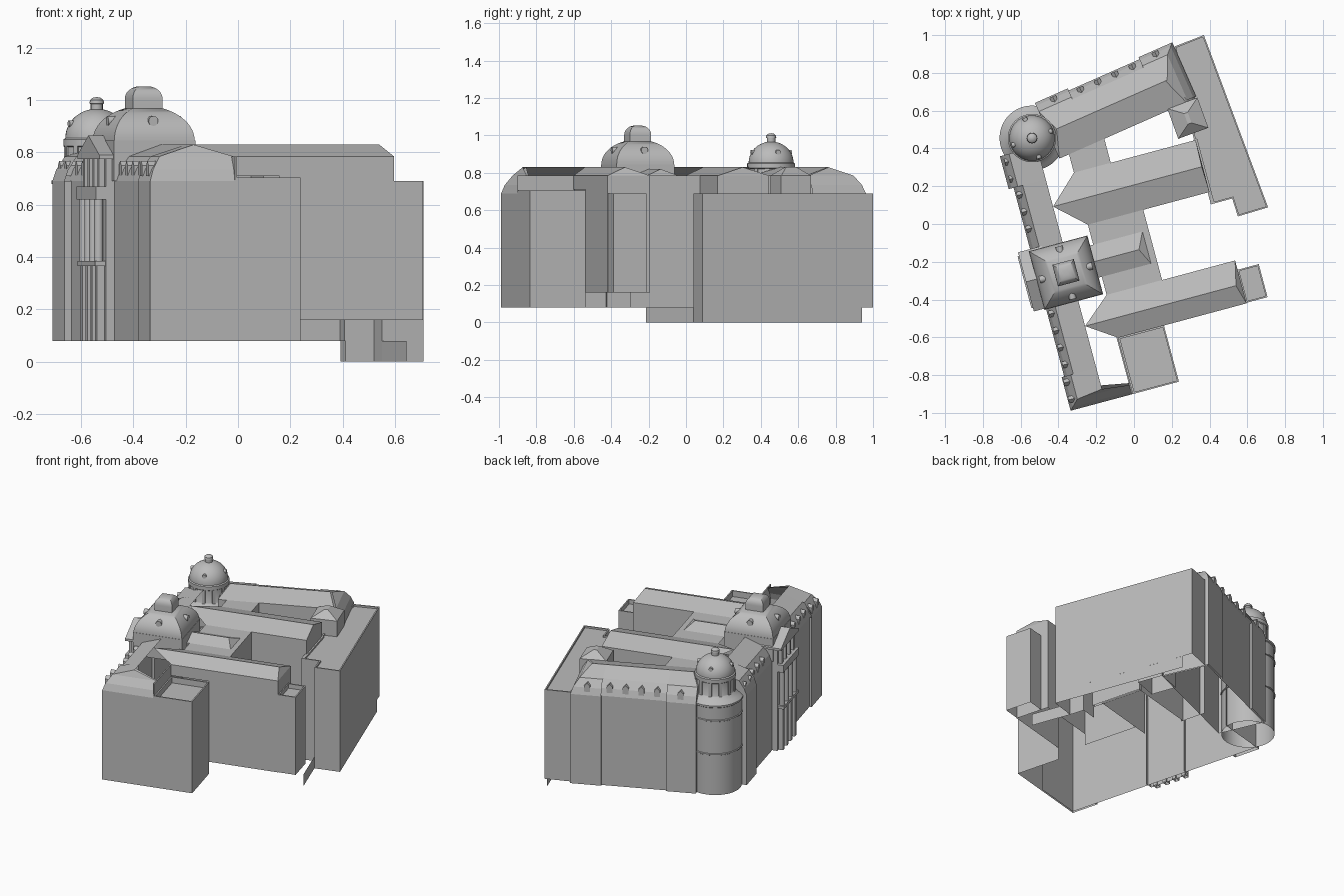
import bpy, bmesh, math
from mathutils import Matrix, Vector

if "Cube" in bpy.data.objects:
    bpy.data.objects.remove(bpy.data.objects["Cube"])

stone = bpy.data.materials.new("grey_stone")
stone.use_nodes = True
stone.diffuse_color = (0.5, 0.5, 0.5, 1)
stone.node_tree.nodes["Principled BSDF"].inputs["Base Color"].default_value = (0.5, 0.5, 0.5, 1)


def frame(x, y, degrees):
    return Matrix.Translation((x, y, 0)) @ Matrix.Rotation(math.radians(degrees), 4, "Z")


WORLD = Matrix.Identity(4)
STREET = frame(0, 0, 15)             # long street front and its wings
NORTH = frame(-0.52, 0.63, 23.8)     # skewed back range
GROUND, EAVE, GUTTER, RIDGE = 0.08, 0.69, 0.785, 0.83


def finish(name, bm, place, smooth=False):
    bmesh.ops.remove_doubles(bm, verts=bm.verts, dist=0.0001)
    mesh = bpy.data.meshes.new(name)
    bm.to_mesh(mesh)
    bm.free()
    mesh.transform(place)
    mesh.materials.append(stone)
    ob = bpy.data.objects.new(name, mesh)
    bpy.context.collection.objects.link(ob)
    if smooth:
        bpy.ops.object.select_all(action="DESELECT")
        ob.select_set(True)
        bpy.context.view_layer.objects.active = ob
        bpy.ops.object.shade_smooth_by_angle(angle=math.radians(35))


def loft(name, place, rings, gaps="", smooth=False):
    """Stack of rectangles (u0, u1, v0, v1, z), open below; gaps lists sides left out."""
    bm = bmesh.new()
    loops = [[bm.verts.new(p) for p in ((a, c, z), (b, c, z), (b, d, z), (a, d, z))]
             for a, b, c, d, z in rings]
    for low, high in zip(loops, loops[1:]):
        for i, side in enumerate("senw"):
            if side not in gaps:
                j = (i + 1) % 4
                bm.faces.new((low[i], low[j], high[j], high[i]))
    bm.faces.new(loops[-1])
    finish(name, bm, place, smooth)


def box(name, place, u0, u1, v0, v1, z0, z1, gaps=""):
    loft(name, place, [(u0, u1, v0, v1, z0), (u0, u1, v0, v1, z1)], gaps)


def mansard_block(name, place, rect, ridge, mansard="", gaps=""):
    """Walls with a curved mansard on the named sides and a ridge above."""
    def ring(d, z):
        step = {"w": (0, 1), "e": (1, -1), "s": (2, 1), "n": (3, -1)}
        r = list(rect)
        for side in mansard:
            k, sign = step[side]
            r[k] += sign * d
        return (*r, z)
    rings = [ring(0, GROUND), ring(0, EAVE), ring(0.016, 0.735), ring(0.05, GUTTER)]
    loft(name, place, rings + [(*ridge, RIDGE)], gaps)


def wing(name, start, end, v0, v1, base, roof_start, ridge_end, ridge_v, top=RIDGE):
    """Walls plus a gabled roof that runs back into the street range."""
    box(name + "_walls", STREET, start, end, v0, v1, base, GUTTER, "w")
    eave = (roof_start[0], end, v0, v1)
    loft(name + "_roof", STREET, [(*eave, 0.71), (*eave, GUTTER),
                                  (roof_start[1], ridge_end, ridge_v, ridge_v, top)], "w")


def flat_block(name, place, points, base, top, sunk, open_sides=()):
    """Walls with a parapet round a sunken flat roof."""
    bm = bmesh.new()
    low = [bm.verts.new((x, y, base)) for x, y in points]
    high = [bm.verts.new((x, y, top)) for x, y in points]
    for i in range(len(points)):
        j = (i + 1) % len(points)
        if i not in open_sides:
            bm.faces.new((low[i], low[j], high[j], high[i]))
    roof = bm.faces.new(high)
    bm.normal_update()
    bmesh.ops.inset_region(bm, faces=[roof], thickness=0.012, use_boundary=True)
    wall = bmesh.ops.extrude_face_region(bm, geom=[roof])
    bmesh.ops.translate(bm, vec=(0, 0, -sunk),
                        verts=[g for g in wall["geom"] if isinstance(g, bmesh.types.BMVert)])
    if roof.is_valid:
        bm.faces.remove(roof)
    finish(name, bm, place)


def rod(name, place, at, radius, length, along=(0, 0, 1)):
    bm = bmesh.new()
    turn = Vector(along).to_track_quat("Z", "Y").to_matrix().to_4x4()
    bmesh.ops.create_cone(bm, cap_ends=True, segments=12, radius1=radius, radius2=radius,
                          depth=length, matrix=Matrix.Translation(at) @ turn)
    finish(name, bm, place, True)


def lathe(name, place, profile, steps=40):
    bm = bmesh.new()
    vs = [bm.verts.new((r, 0, z)) for r, z in profile]
    es = [bm.edges.new(pair) for pair in zip(vs, vs[1:])]
    bmesh.ops.spin(bm, geom=vs + es, cent=(0, 0, 0), axis=(0, 0, 1),
                   angle=math.tau, steps=steps)
    bmesh.ops.remove_doubles(bm, verts=bm.verts, dist=0.0001)
    bmesh.ops.recalc_face_normals(bm, faces=bm.faces)
    finish(name, bm, place, True)


# Street range with end pavilions, and the flat roofs behind it
W, E, R = -0.566, -0.237, -0.39
mansard_block("street_range", STREET, (W, E, -0.858, 0.53), (R, R, -0.78, 0.53), "ws", "e")
mansard_block("south_pavilion", STREET, (-0.58, E, -0.868, -0.684), (R, R, -0.8, -0.684), "ws", "ne")
mansard_block("north_pavilion", STREET, (-0.593, R, 0.35, 0.53), (R, R, 0.35, 0.53), "w", "es")
box("south_pavilion_return", STREET, -0.58, W, -0.689, -0.684, GROUND, EAVE)
box("north_pavilion_return", STREET, -0.593, W, 0.35, 0.355, GROUND, EAVE)
box("range_back_wall", STREET, E - 0.008, E, -0.868, -0.55, 0.66, GUTTER)
box("court_block", STREET, E, 0.067, -0.325, 0.06, GROUND, GUTTER, "wsn")
box("court_block_north", STREET, E, -0.035, 0.33, 0.51, GROUND, GUTTER, "wsn")

# Wings running back from the street
wing("south_wing", 0.014, 0.467, -0.56, -0.325, 0.16, (E, R), 0.437, -0.455)
wing("middle_wing", -0.035, 0.43, 0.06, 0.345, GROUND, (E, R), 0.425, 0.2)
wing("stair_wing", -0.2, 0.033, -0.226, -0.05, 0.77, (-0.27, -0.27), -0.01, -0.138, 0.82)

# Back range with its two pavilions
mansard_block("back_range", NORTH, (0, 0.785, -0.31, 0), (0.05, 0.68, -0.16, -0.16), "ne")
mansard_block("back_pavilion_west", NORTH, (0, 0.19, -0.16, 0.012), (0.05, 0.19, -0.16, -0.16), "n", "se")
mansard_block("back_pavilion_east", NORTH, (0.6, 0.795, -0.3, 0.012), (0.6, 0.69, -0.16, -0.16), "ne", "sw")
for u in (0.185, 0.6):
    box("back_pavilion_return", NORTH, u, u + 0.005, -0.005, 0.012, GROUND, EAVE)
mansard_block("court_pavilion", frame(0.285, 0.56, 20), (-0.085, 0.085, -0.085, 0.085),
              (-0.01, 0.01, -0.03, 0.03))

# Flat-roofed east range and annexes
east = [(0.215, 0.94), (0.25, 0.7), (0.41, 0.105), (0.52, 0.135), (0.55, 0.04), (0.71, 0.088), (0.37, 1.0)]
flat_block("east_range", WORLD, east, GROUND, EAVE, 0.012, (0, 1))
flat_block("south_annex", STREET, [(E, -0.868), (0.014, -0.868), (0.014, -0.56), (E, -0.56)],
           GROUND, 0.705, 0.04, (2, 3))
flat_block("wing_end_annex", STREET,
           [(0.465, -0.557), (0.583, -0.557), (0.583, -0.376), (0.465, -0.376)], 0.16, EAVE, 0.03, (3,))
# Lower part of the middle wing's outer corner, beside the east range
box("east_range_return", STREET, 0.42, 0.44, -0.005, 0.35, GROUND, EAVE)


# Foundation walls going down the slope
def panel(name, path, z0, z1):
    bm = bmesh.new()
    low = [bm.verts.new((x, y, z0)) for x, y in path]
    high = [bm.verts.new((x, y, z1)) for x, y in path]
    for i in range(len(path) - 1):
        bm.faces.new((low[i], low[i + 1], high[i + 1], high[i]))
    finish(name, bm, WORLD)


panel("east_foundation", east[2:6] + [(0.392, 0.94)], 0, GROUND)
panel("yard_wall", [(0.645, -0.215), (0.55, 0.04)], 0, GROUND)


# Dormers along the mansards
def dormer(name, place, u, v, facing):
    w, d = (0.018, 0.02) if facing == "n" else (0.02, 0.018)
    flat = (u - w, u + w, v - d, v + d)
    top = (u, u, v - d, v + d) if facing == "n" else (u - w, u + w, v, v)
    loft(name, place, [(*flat, 0.71), (*flat, 0.75), (*top, 0.768)])


for i in range(15):
    v = -0.81 + i * 0.093
    if not -0.33 < v < 0.03:
        dormer("street_dormer", STREET, W + (0.027 if -0.68 < v < 0.35 else 0.01), v, "w")
for u in (0.1, 0.25, 0.35, 0.45, 0.55, 0.69):
    dormer("back_dormer", NORTH, u, -0.027 if 0.2 < u < 0.6 else -0.015, "n")

# Square central dome with lantern
DU, DV = -0.415, -0.156


def square(h, z):
    return (DU - h, DU + h, DV - h, DV + h, z)


loft("dome_base", STREET, [square(0.161, EAVE), square(0.161, 0.845)])
arc = [math.radians(a) for a in range(0, 73, 6)]
loft("central_dome", STREET, [square(0.159 * math.cos(a), 0.845 + 0.133 * math.sin(a)) for a in arc],
     smooth=True)
cap = [math.radians(a) for a in range(0, 91, 15)]
loft("dome_lantern", STREET, [square(0.059, 0.95)] +
     [square(0.012 + 0.047 * math.cos(a), 1.005 + 0.048 * math.sin(a)) for a in cap], smooth=True)
for du, dv in ((1, 0), (-1, 0), (0, 1), (0, -1)):
    rod("dome_oculus", STREET, (DU + du * 0.122, DV + dv * 0.122, 0.92), 0.019, 0.045, (du, dv, 0))

# Portal: pilasters below, columns above, pediment on top
P0, P1, PM = -0.31, 0.014, -0.148
box("portal_wall", STREET, -0.6, -0.55, P0 + 0.02, P1 - 0.02, GROUND, 0.79, "e")
box("portal_balcony", STREET, -0.64, -0.58, P0 + 0.03, P1 - 0.03, 0.365, 0.385)
box("portal_entablature", STREET, -0.64, -0.58, P0 + 0.02, P1 - 0.02, 0.62, 0.67)
loft("portal_pediment", STREET, [(-0.632, -0.5, P0, P1, 0.775), (-0.632, -0.5, P0, P1, 0.79),
                                 (-0.632, -0.5, PM, PM, 0.865)])
for i in range(4):
    v = P0 + 0.055 + i * 0.0713
    box("portal_pilaster", STREET, -0.63, -0.59, v - 0.014, v + 0.014, GROUND, 0.365)
    box("portal_pier", STREET, -0.622, -0.59, v - 0.012, v + 0.012, 0.67, 0.775)
    rod("portal_column", STREET, (-0.62, v, 0.505), 0.018, 0.24)

# Round corner tower
TOWER = frame(-0.54, 0.455, 0)
shaft = [(0.165, GROUND)]
for z in (0.35, 0.58):
    shaft += [(0.165, z), (0.17, z + 0.003), (0.17, z + 0.01), (0.165, z + 0.013)]
shaft += [(0.165, 0.675), (0.172, 0.68), (0.172, 0.692), (0.15, 0.71), (0.124, 0.73), (0.121, 0.735),
          (0.121, 0.82), (0.128, 0.825), (0.128, 0.85), (0.12, 0.855)]
lathe("corner_tower", TOWER, shaft)
lathe("tower_dome", TOWER, [(0.12 * math.cos(a), 0.855 + 0.112 * math.sin(a))
                            for a in [math.radians(d) for d in range(0, 91, 6)]])
lathe("tower_finial", TOWER, [(0.023, 0.955), (0.023, 0.985), (0.028, 0.987), (0.026, 1.0),
                              (0.015, 1.009), (0, 1.012)], 16)
for i in range(12):
    turned = TOWER @ Matrix.Rotation(math.radians(30 * i + 20), 4, "Z")
    box("drum_pilaster", turned, 0.11, 0.126, -0.01, 0.01, 0.73, 0.825)
    if i % 3 == 0:
        rod("tower_oculus", turned, (0.1, 0, 0.91), 0.013, 0.028, (1, 0, 0))
